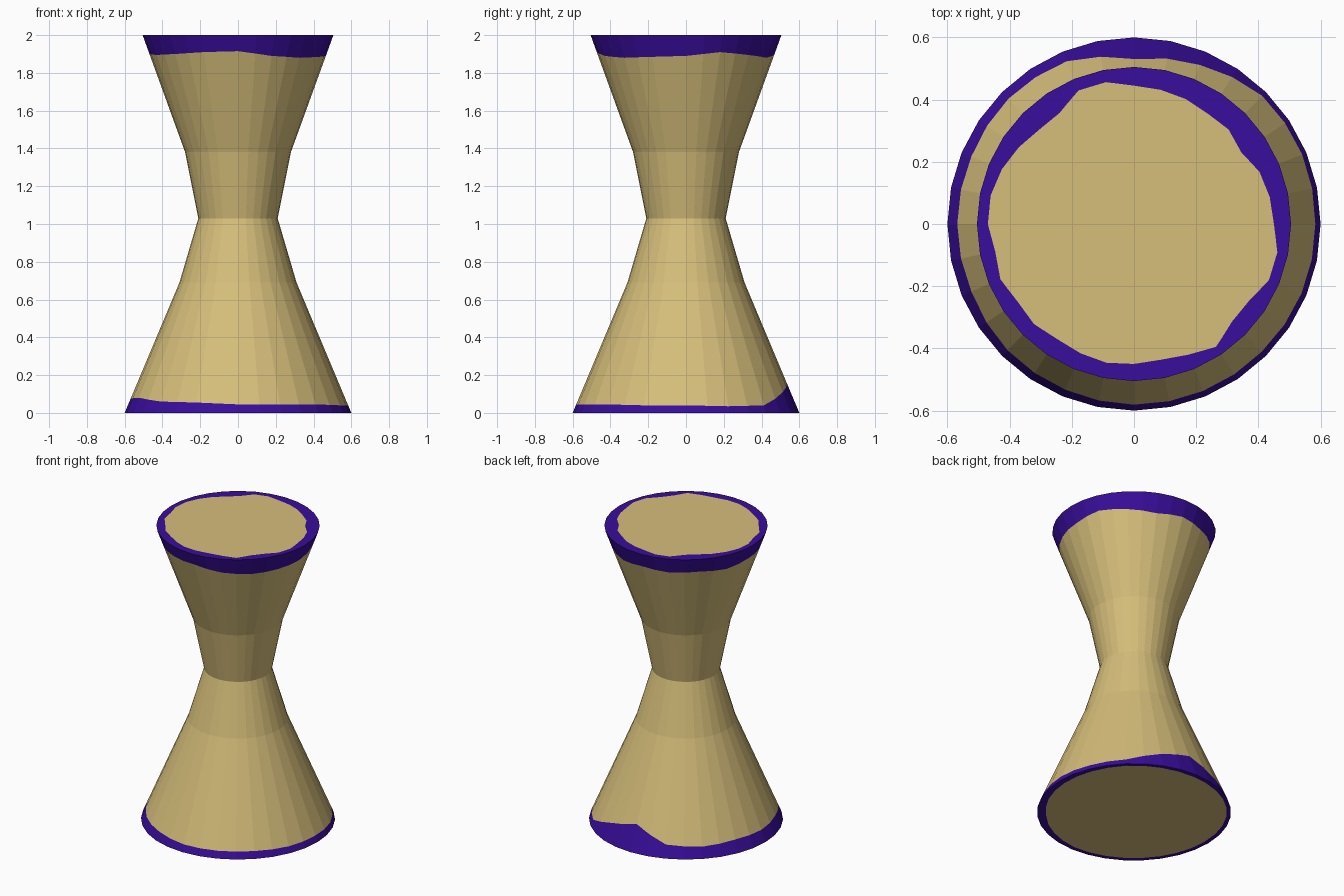
import bpy, bmesh, math

if "Cube" in bpy.data.objects:
    bpy.data.objects.remove(bpy.data.objects["Cube"])

SIDES, SUB = 32, 3            # flat sides, and columns per side for the wavy paint edge
N = SIDES * SUB
PROFILE = [(0.6, 0.0), (0.31, 0.69), (0.21, 1.03), (0.28, 1.38), (0.505, 2.0)]

# paint edges, sampled evenly around the axis starting at +x
TOP_DISC = [.45, .445, .437, .415, .43, .427, .435, .44, .445, .465, .465, .43, .43, .445, .46, .47,
            .47, .455, .465, .45, .455, .445, .45, .455, .45, .445, .455, .475, .445, .445, .47, .47]
TOP_SIDE = [1.89, 1.91, 1.895, 1.88, 1.90, 1.89, 1.90, 1.885,
            1.90, 1.895, 1.90, 1.91, 1.915, 1.89, 1.88, 1.885]
LOW_SIDE = [.04, .035, .04, .11, .165, .08, .07, .08, .075, .08, .06, .055, .045, .045, .045, .04]
LOW_DISC = [.56, .575, .57, .575, .57, .57, .57, .545]


def material(name, color):
    m = bpy.data.materials.new(name)
    m.diffuse_color = (*color, 1)
    m.use_nodes = True
    m.node_tree.nodes["Principled BSDF"].inputs["Base Color"].default_value = m.diffuse_color
    return m


def sample(table, j):
    t = j / N * len(table)
    i = int(t)
    return table[i] + (table[(i + 1) % len(table)] - table[i]) * (t - i)


def radius_at(z):
    for (r0, z0), (r1, z1) in zip(PROFILE, PROFILE[1:]):
        if z <= z1:
            return r0 + (r1 - r0) * (z - z0) / (z1 - z0)


def column(j):
    """Point on the unit polygon, so that each of the sides stays flat."""
    a, f = divmod(j, SUB)
    a0, a1 = (2 * math.pi * k / SIDES for k in (a, a + 1))
    f /= SUB
    return (math.cos(a0) * (1 - f) + math.cos(a1) * f,
            math.sin(a0) * (1 - f) + math.sin(a1) * f)


bm = bmesh.new()


def ring(fn):
    verts = []
    for j in range(N):
        r, z = fn(j)
        x, y = column(j)
        verts.append(bm.verts.new((r * x, r * y, z)))
    return verts


def on_side(table):
    return lambda j: (radius_at(sample(table, j)), sample(table, j))


# rings from the underside, up the sides, to the top disc
rings = [ring(lambda j: (sample(LOW_DISC, j), 0)), ring(lambda j: PROFILE[0]), ring(on_side(LOW_SIDE))]
rings += [ring(lambda j, p=p: p) for p in PROFILE[1:4]]
rings += [ring(on_side(TOP_SIDE)), ring(lambda j: PROFILE[4]), ring(lambda j: (sample(TOP_DISC, j), 2))]
PURPLE_BANDS = {0, 1, 6, 7}

for b, (lo, hi) in enumerate(zip(rings, rings[1:])):
    for j in range(N):
        k = (j + 1) % N
        f = bm.faces.new((lo[j], lo[k], hi[k], hi[j]))
        f.material_index = int(b in PURPLE_BANDS)

# tan end caps
low, top = bm.verts.new((0, 0, 0)), bm.verts.new((0, 0, 2))
for j in range(N):
    k = (j + 1) % N
    bm.faces.new((low, rings[0][k], rings[0][j]))
    bm.faces.new((top, rings[-1][j], rings[-1][k]))

mesh = bpy.data.meshes.new("hourglass_body")
bm.to_mesh(mesh)
bm.free()
mesh.materials.append(material("tan", (0.67, 0.515, 0.195)))
mesh.materials.append(material("purple", (0.04, 0.004, 0.33)))
bpy.context.collection.objects.link(bpy.data.objects.new("hourglass_body", mesh))
